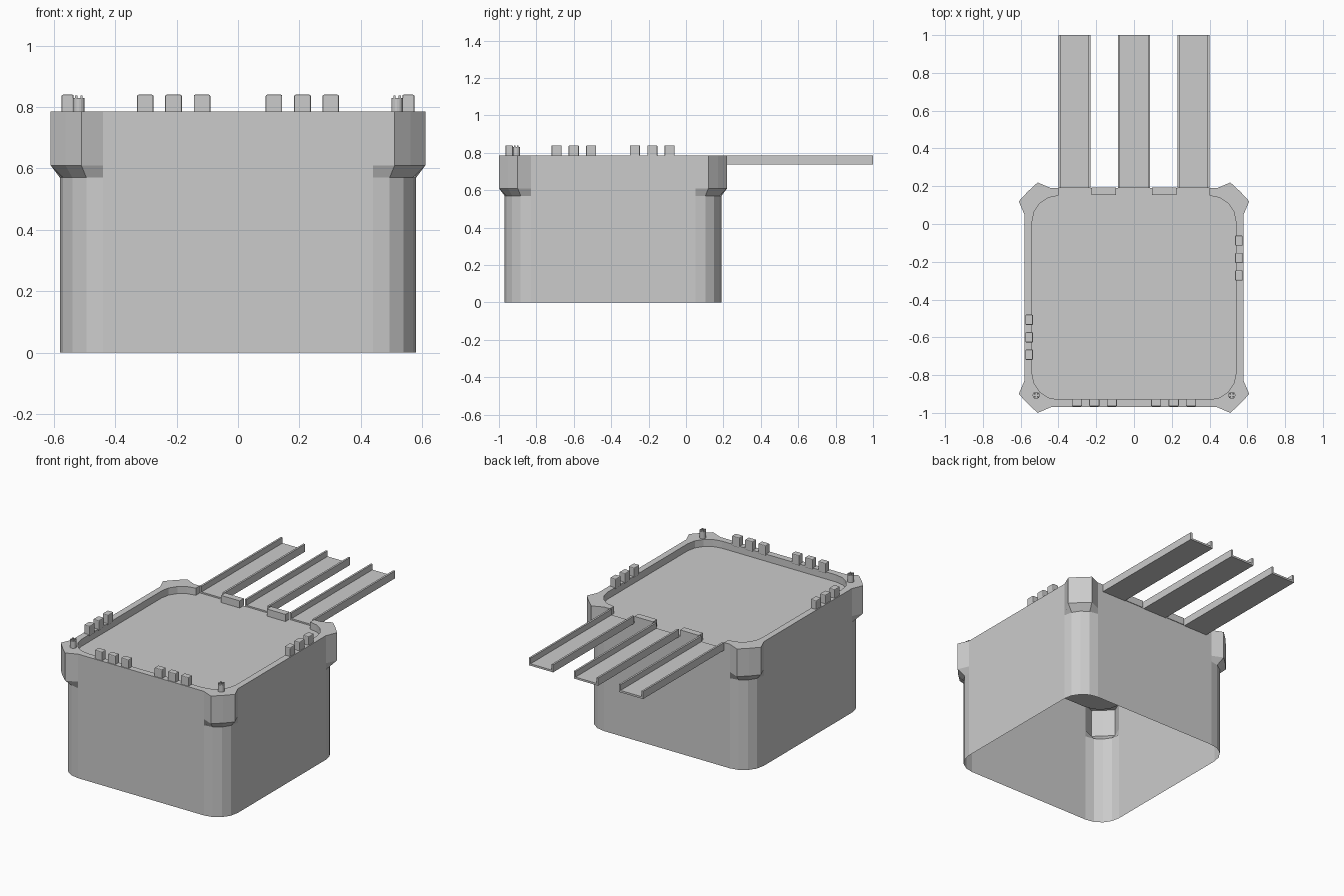
import bpy, bmesh
from math import sin, cos, pi

if "Cube" in bpy.data.objects:
    bpy.data.objects.remove(bpy.data.objects["Cube"])

CY = -0.39        # centre of the square body in y
RIM, FLOOR = 0.785, 0.74


def finish(name, bm):
    bmesh.ops.remove_doubles(bm, verts=bm.verts, dist=1e-5)
    bmesh.ops.recalc_face_normals(bm, faces=bm.faces)
    me = bpy.data.meshes.new(name)
    bm.to_mesh(me)
    bm.free()
    ob = bpy.data.objects.new(name, me)
    bpy.context.collection.objects.link(ob)
    return ob


def add_box(bm, x0, x1, y0, y1, z0, z1):
    vs = bmesh.ops.create_cube(bm, size=1)["verts"]
    for v in vs:
        v.co = ((x0 + x1) / 2 + v.co.x * (x1 - x0),
                (y0 + y1) / 2 + v.co.y * (y1 - y0),
                (z0 + z1) / 2 + v.co.z * (z1 - z0))


def arc(centre, r):
    return [(centre + r * cos(i * pi / 8), centre + r * sin(i * pi / 8)) for i in range(5)]


def outline(corner, half):
    """Closed loop from one corner, with two extra points at the back opening."""
    pts = list(corner) + [(0.40, half), (-0.40, half)]
    pts += [(-y, x) for x, y in corner]
    pts += [(-x, -y) for x, y in corner]
    pts += [(y, -x) for x, y in corner]
    return pts


# Hollow body: walls, flared corners, rim, recessed floor, open underneath
body = outline(arc(0.44, 0.14), 0.58)
flare = outline([(0.58, 0.44), (0.61, 0.51), (0.562, 0.562), (0.51, 0.61), (0.44, 0.58)], 0.58)
inner = outline(arc(0.40, 0.14), 0.54)
levels = [(body, 0), (body, 0.57), (flare, 0.61), (flare, FLOOR),
          (flare, RIM), (inner, RIM), (inner, FLOOR)]
bm = bmesh.new()
rings = [[bm.verts.new((x, y + CY, z)) for x, y in pts] for pts, z in levels]
n, gap = len(body), 5
for k in range(6):
    a, b = rings[k], rings[k + 1]
    for i in range(n):
        if i == gap and k >= 3:
            continue
        j = (i + 1) % n
        bm.faces.new((a[i], a[j], b[j], b[i]))
bm.faces.new(rings[6])
o, p = rings[3], rings[6]
bm.faces.new((o[gap], o[gap + 1], p[gap + 1], p[gap]))
for i in (gap, gap + 1):
    bm.faces.new([rings[k][i] for k in (3, 4, 5, 6)])
finish("hollow_body", bm)

# Rim blocks between the channels
bm = bmesh.new()
for s in (-1, 1):
    add_box(bm, s * 0.16 - 0.065, s * 0.16 + 0.065, 0.153, 0.194, FLOOR, RIM)
finish("back_rim_blocks", bm)

# Three U-shaped channels reaching back
for name, cx in (("left", -0.315), ("middle", 0), ("right", 0.315)):
    w, t, z0 = 0.085, 0.012, 0.737
    prof = [(-w, z0), (w, z0), (w, RIM), (w - t, RIM), (w - t, z0 + t),
            (-w + t, z0 + t), (-w + t, RIM), (-w, RIM)]
    bm = bmesh.new()
    f = bm.faces.new([bm.verts.new((cx + x, 0.19, z)) for x, z in prof])
    ext = bmesh.ops.extrude_face_region(bm, geom=[f])["geom"]
    bmesh.ops.translate(bm, vec=(0, 0.81, 0),
                        verts=[v for v in ext if isinstance(v, bmesh.types.BMVert)])
    bm.faces.new([v for v in f.verts]) if not f.is_valid else None
    finish(name + "_channel", bm)

# Groups of three teeth on the front and both sides
bm = bmesh.new()
h, top = 0.027, 0.84
for s in (-1, 1):
    for c in (0.117, 0.21, 0.302):
        add_box(bm, s * c - h, s * c + h, -0.965, -0.926, RIM - 0.01, top)
        y = CY + s * c
        add_box(bm, s * 0.555 - 0.02, s * 0.555 + 0.02, y - h, y + h, RIM - 0.01, top)
teeth = finish("rim_teeth", bm)
bev = teeth.modifiers.new("soft_edges", "BEVEL")
bev.width, bev.segments = 0.005, 2

# Crowned pegs on the front corners
for name, s in (("left", -1), ("right", 1)):
    bm = bmesh.new()
    x, y = s * 0.518, -0.907
    cyl = bmesh.ops.create_cone(bm, cap_ends=True, segments=16, radius1=0.019,
                                radius2=0.019, depth=0.055)["verts"]
    bmesh.ops.translate(bm, verts=cyl, vec=(x, y, 0.8025))
    for i in range(4):
        px, py = x + 0.012 * cos(pi / 4 + i * pi / 2), y + 0.012 * sin(pi / 4 + i * pi / 2)
        add_box(bm, px - 0.004, px + 0.004, py - 0.004, py + 0.004, 0.828, 0.838)
    finish(name + "_corner_peg", bm)
